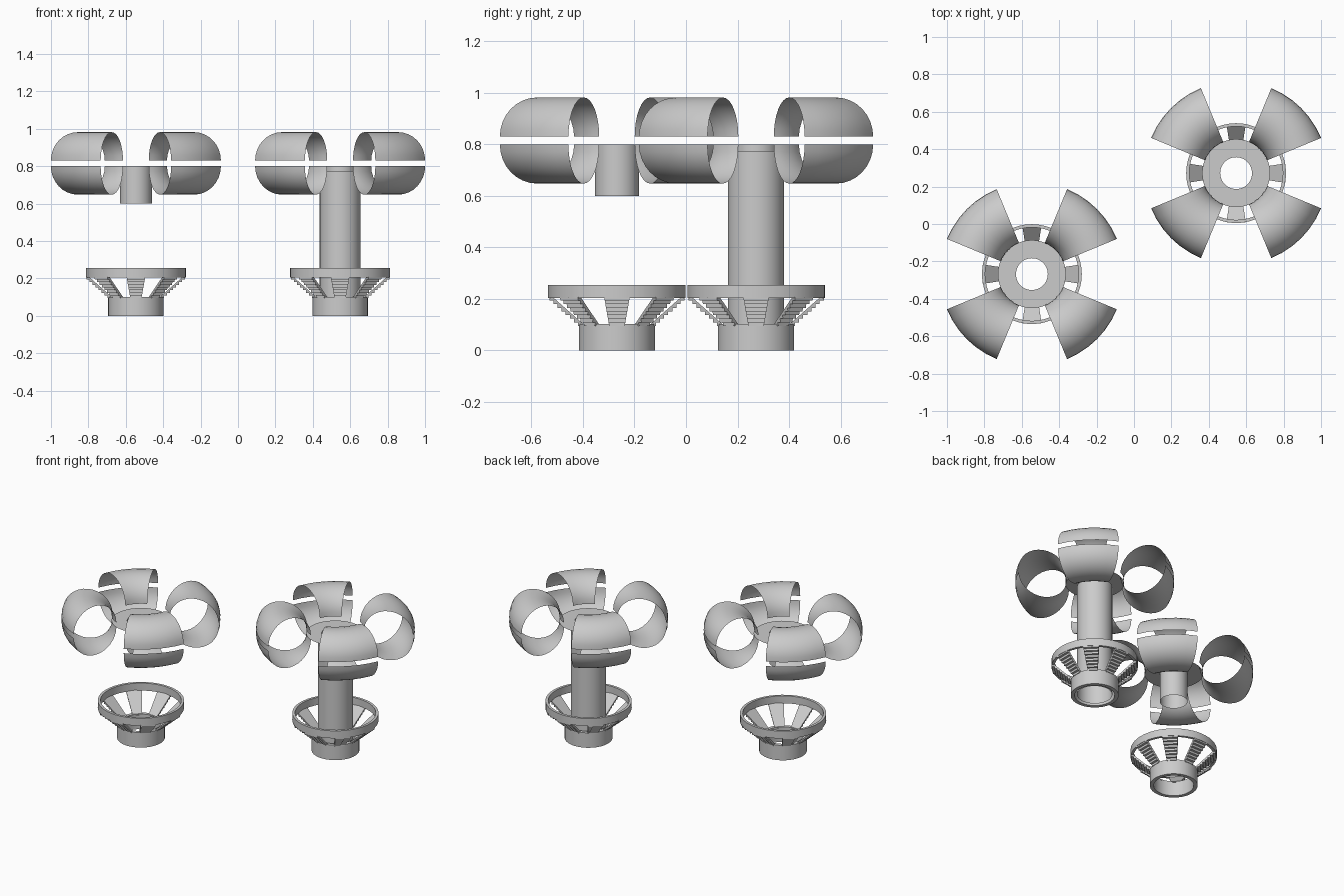
import bpy
from math import sin, cos, pi, radians

if "Cube" in bpy.data.objects:
    bpy.data.objects.remove(bpy.data.objects["Cube"])

CENTRES = {"left": (-0.546, -0.268), "right": (0.546, 0.272)}


def make(name, verts, faces, loc, smooth=True):
    mesh = bpy.data.meshes.new(name)
    mesh.from_pydata(verts, [], faces)
    mesh.update()
    ob = bpy.data.objects.new(name, mesh)
    bpy.context.collection.objects.link(ob)
    ob.location = (loc[0], loc[1], 0)
    if smooth:
        bpy.ops.object.select_all(action='DESELECT')
        bpy.context.view_layer.objects.active = ob
        ob.select_set(True)
        bpy.ops.object.shade_smooth_by_angle(angle=radians(30))
    return ob


def lathe(name, profile, loc, start=0.0, sweep=2 * pi, n=48, closed=False):
    """Revolve an (r, z) profile about the vertical axis, fully or partly."""
    full = sweep > 6.28
    m = len(profile)
    cols = n if full else n + 1
    verts = []
    for i in range(cols):
        a = start + sweep * i / n
        verts += [(r * cos(a), r * sin(a), z) for r, z in profile]
    faces = []
    for i in range(n):
        j = (i + 1) % cols
        for k in range(m if closed else m - 1):
            l = (k + 1) % m
            faces.append((i * m + k, j * m + k, j * m + l, i * m + l))
    return make(name, verts, faces, loc)


def rect(r0, r1, z0, z1):
    return [(r1, z0), (r1, z1), (r0, z1), (r0, z0)]


def slat(name, angle, loc, steps=8):
    """Tapered sloping slat: smooth inside, stepped outside."""
    r0, r1, z0, z1 = 0.122, 0.250, 0.095, 0.208
    prof = [(r1, z1), (r0, z0)]
    for i in range(steps):
        r = r0 + 0.016 + (r1 - r0) * (i + 0.8) / steps
        prof += [(r, z0 + (z1 - z0) * i / steps),
                 (r, z0 + (z1 - z0) * (i + 1) / steps)]
    ca, sa = cos(angle), sin(angle)
    verts = []
    for s in (-1, 1):
        for r, z in prof:
            w = s * (0.030 + 0.020 * (z - z0) / (z1 - z0))
            verts.append((r * ca - w * sa, r * sa + w * ca, z))
    m = len(prof)
    faces = [tuple(range(m - 1, -1, -1)), tuple(range(m, 2 * m))]
    faces += [(k, (k + 1) % m, m + (k + 1) % m, m + k) for k in range(m)]
    make(name, verts, faces, loc, smooth=False)


for side, c in CENTRES.items():
    # Basket: base collar, upper rim and eight slats
    lathe(side + "_base_collar", rect(0.124, 0.148, 0, 0.102), c, closed=True)
    lathe(side + "_upper_rim", rect(0.250, 0.267, 0.204, 0.255), c, closed=True)
    for i in range(8):
        slat(f"{side}_slat_{i}", i * pi / 4, c)

    # Flat flange and the open stem hanging from it
    lathe(side + "_flange", [(0.085, 0.80), (0.182, 0.80)], c)
    lathe(side + "_stem", [(0.085, 0.60), (0.085, 0.80)], c)

    # Four curved shells, each split into lower and upper half tubes
    R, t, h, n = 0.336, 0.156, 0.152, 16
    lower = [(R - t * cos(pi * k / n), 0.80 - h * sin(pi * k / n)) for k in range(n + 1)]
    upper = [(R + t * cos(pi * k / n), 0.83 + h * sin(pi * k / n)) for k in range(n + 1)]
    for i in range(4):
        a = radians(22.5 + 90 * i)
        lathe(f"{side}_lower_shell_{i}", lower, c, a, pi / 4, 6)
        lathe(f"{side}_upper_shell_{i}", upper, c, a, pi / 4, 6)

# Long outer pipe on the right unit only
lathe("outer_pipe", [(0.109, 0.005), (0.109, 0.775)], CENTRES["right"])
